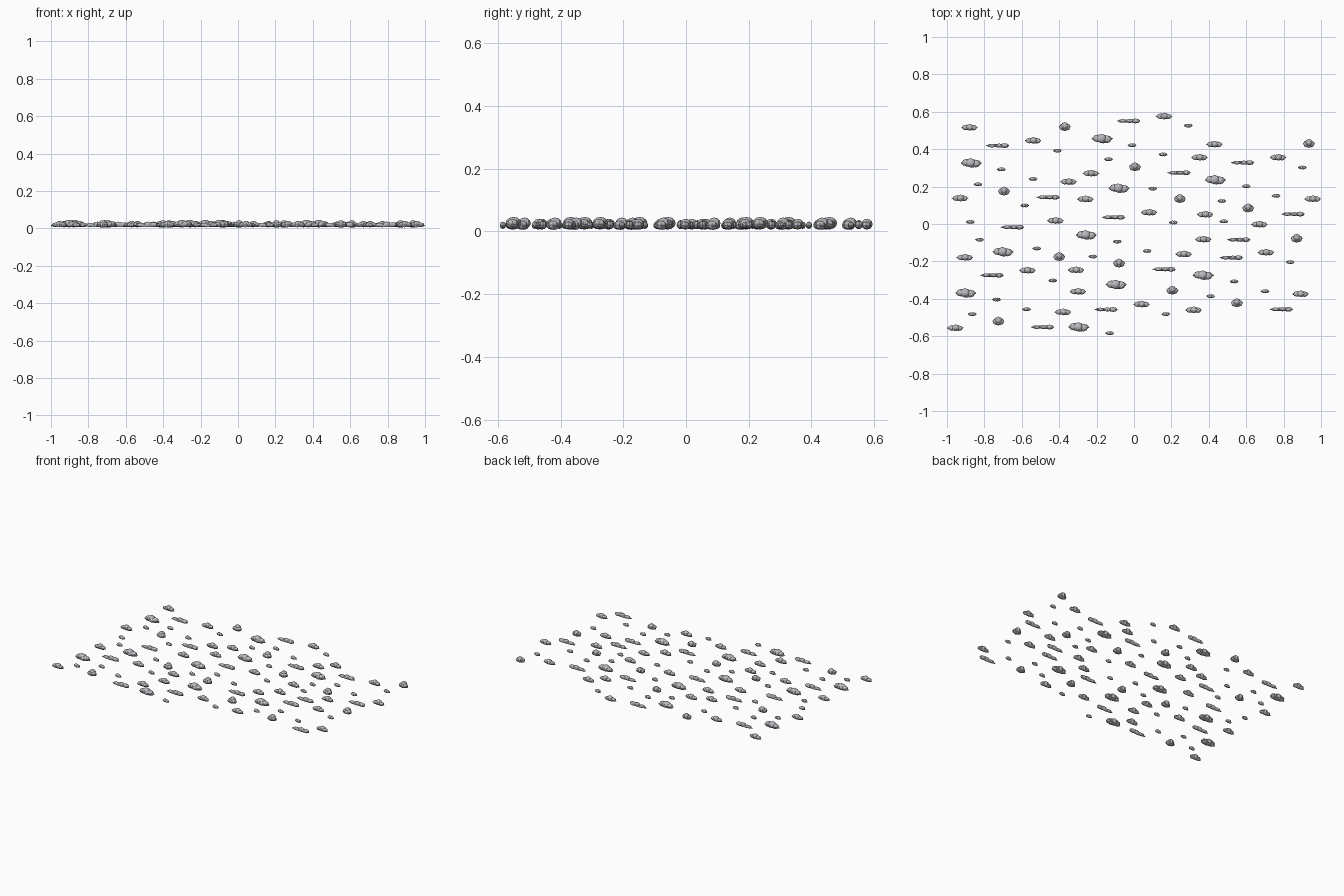
import bpy, bmesh
from mathutils import Matrix

# Each kind of puff cluster: (x, y, z, rx, ry, rz) ellipsoids about its centre
SHAPES = {
    "large_cloud": [
        (0, 0, .017, .057, .020, .011),
        (-.004, .001, .026, .028, .025, .020),
        (-.026, .002, .022, .024, .020, .015),
        (.024, -.003, .023, .025, .021, .016),
        (.006, -.009, .022, .026, .016, .015),
    ],
    "long_cloud": [
        (0, 0, .015, .064, .009, .008),
        (-.030, 0, .019, .024, .010, .010),
        (.008, 0, .022, .024, .011, .014),
        (.038, 0, .020, .024, .013, .013),
    ],
    "medium_cloud": [
        (0, 0, .015, .045, .013, .009),
        (.002, .001, .023, .021, .018, .017),
        (-.018, 0, .019, .021, .015, .012),
        (.020, -.001, .019, .021, .015, .012),
    ],
    "round_cloud": [
        (0, 0, .015, .032, .017, .010),
        (0, .004, .026, .020, .020, .018),
        (-.012, -.003, .020, .018, .018, .014),
        (.012, -.003, .020, .018, .018, .014),
        (0, -.009, .019, .015, .015, .013),
    ],
    "small_cloud": [
        (0, 0, .016, .024, .009, .008),
        (-.004, 0, .020, .016, .010, .011),
        (.007, 0, .018, .015, .010, .009),
    ],
}

LARGE = [(-.87, .33), (-.17, .46), (-.08, .195), (.435, .24), (-.255, -.055),
         (-.70, -.145), (.37, -.27), (-.095, -.32), (-.90, -.365), (-.295, -.547)]
LONG = [(-.73, .423), (-.03, .555), (-.46, .147), (.24, .278), (.58, .332),
        (-.11, .04), (.85, .057), (-.65, -.013), (.56, -.08), (.52, -.176),
        (.16, -.238), (-.76, -.27), (-.15, -.453), (-.49, -.547), (.787, -.452)]
MEDIUM = [(-.88, .52), (-.54, .45), (.16, .58), (.43, .43), (.35, .36), (.77, .36),
          (-.23, .275), (-.35, .23), (-.93, .142), (-.26, .137), (.08, .066),
          (-.42, .022), (.38, .055), (.67, .002), (.955, .138), (.37, -.078),
          (.265, -.157), (.705, -.148), (-.905, -.175), (-.57, -.244),
          (-.31, -.242), (-.30, -.357), (.04, -.425), (-.38, -.467),
          (.318, -.456), (.89, -.37), (-.956, -.552)]
ROUND = [(-.37, .525), (.005, .31), (-.695, .18), (.245, .14), (.61, .09),
         (.935, .435), (-.40, -.17), (-.08, -.205), (.87, -.072), (.205, -.35),
         (.55, -.417), (-.725, -.515)]
SMALL = [(.29, .53), (-.01, .425), (-.41, .396), (-.137, .35), (.155, .376),
         (-.71, .296), (-.54, .245), (-.835, .216), (.90, .306), (.60, .206),
         (.76, .155), (.10, .193), (-.585, .103), (.47, .127), (-.875, .015),
         (.21, .012), (.48, .018), (-.825, -.08), (-.09, -.09), (-.52, -.127),
         (.07, -.14), (-.22, -.17), (.835, -.2), (-.435, -.298), (.535, -.303),
         (-.735, -.40), (.41, -.382), (.70, -.356), (-.575, -.452),
         (-.865, -.478), (.17, -.478), (-.13, -.58)]

grey = bpy.data.materials.new("mid_grey")
grey.diffuse_color = (.5, .49, .52, 1)


def cluster_mesh(name, puffs):
    """One mesh made of overlapping, flat-faced stretched spheres."""
    bm = bmesh.new()
    for x, y, z, rx, ry, rz in puffs:
        m = Matrix.Translation((x, y, z)) @ Matrix.Diagonal((rx, ry, rz, 1))
        bmesh.ops.create_uvsphere(bm, u_segments=8, v_segments=6, radius=1, matrix=m)
    me = bpy.data.meshes.new(name)
    bm.to_mesh(me)
    bm.free()
    me.materials.append(grey)
    return me


# Scatter every kind over the flat field
for (name, puffs), spots in zip(SHAPES.items(), (LARGE, LONG, MEDIUM, ROUND, SMALL)):
    mesh = cluster_mesh(name, puffs)
    for i, (x, y) in enumerate(spots):
        ob = bpy.data.objects.new(f"{name}_{i + 1}", mesh)
        ob.location = (x, y - .004, 0)
        bpy.context.collection.objects.link(ob)
